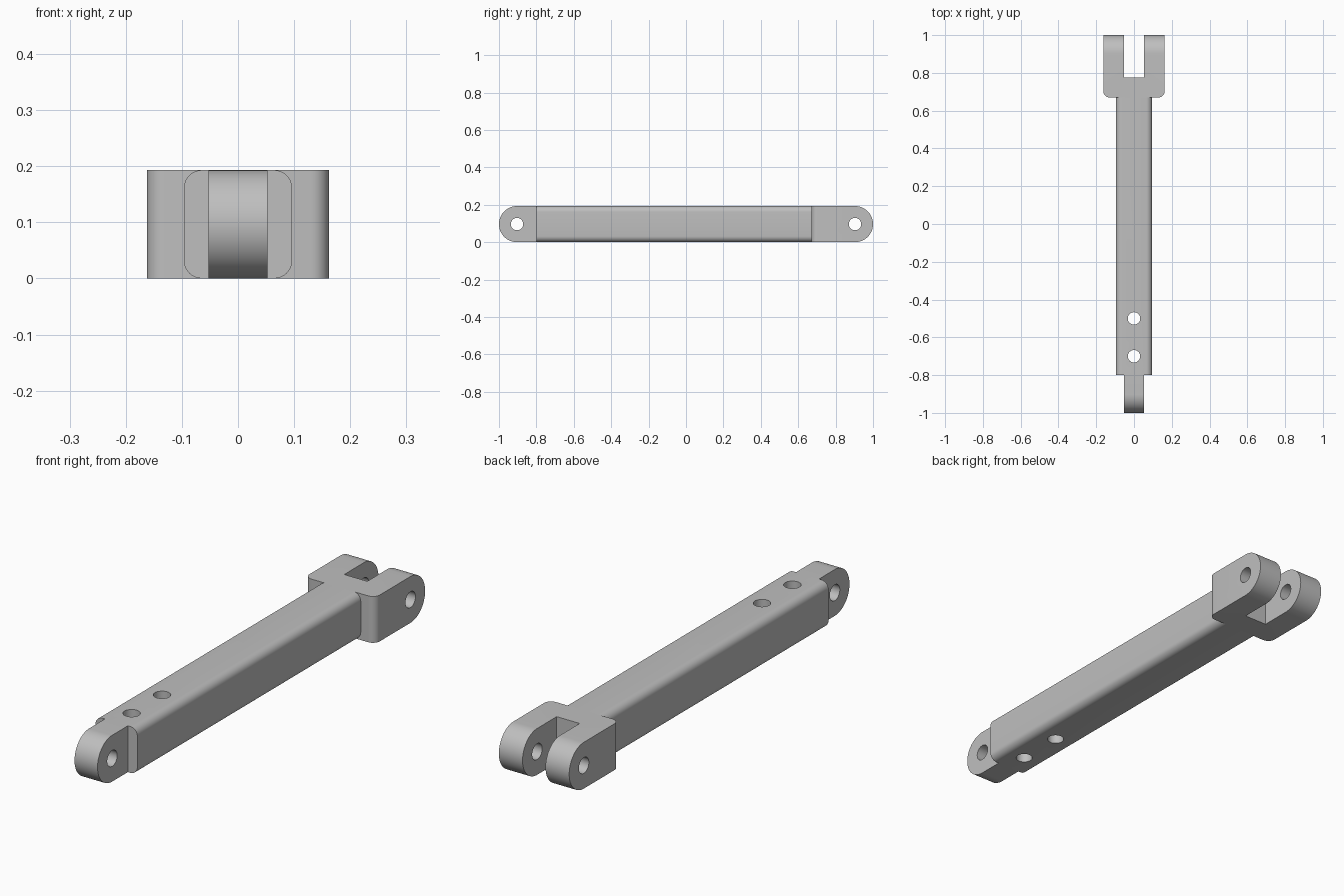
import bpy
import bmesh
from math import pi, sin, cos, radians
from mathutils import Vector

if "Cube" in bpy.data.objects:
    bpy.data.objects.remove(bpy.data.objects["Cube"], do_unlink=True)

H = 0.193            # overall height
R = H / 2            # radius of the rounded ends
BAR = R              # half width of the bar
TONGUE = 0.053       # half width of the tongue and of the fork slot
FORK = 0.162         # half width of the fork
FILLET = 0.032
PIN_Y = 1 - R
HOLE = 0.033
BAR_FRONT, BAR_BACK = -0.8, 0.67

steel = bpy.data.materials.new("plain grey steel")
steel.use_nodes = True
grey = (0.52, 0.52, 0.52, 1)
steel.diffuse_color = grey
steel.node_tree.nodes["Principled BSDF"].inputs["Base Color"].default_value = grey


def arc(u, v, r, start, end, steps):
    """Points on an arc, angles in degrees."""
    angles = [radians(start + (end - start) * i / steps) for i in range(steps + 1)]
    return [(u + r * cos(a), v + r * sin(a)) for a in angles]


def prism(name, outline, axis, lo, hi):
    """Extrude a closed outline along one axis."""
    place = {"x": lambda u, v, t: (t, u, v),
             "y": lambda u, v, t: (u, t, v),
             "z": lambda u, v, t: (u, v, t)}[axis]
    bm = bmesh.new()
    face = bm.faces.new([bm.verts.new(place(u, v, lo)) for u, v in outline])
    new = bmesh.ops.extrude_face_region(bm, geom=[face])["geom"]
    shift = Vector(place(0, 0, hi - lo))
    bmesh.ops.translate(bm, vec=shift, verts=[g for g in new if isinstance(g, bmesh.types.BMVert)])
    bmesh.ops.recalc_face_normals(bm, faces=bm.faces)
    mesh = bpy.data.meshes.new(name)
    bm.to_mesh(mesh)
    bm.free()
    mesh.materials.append(steel)
    obj = bpy.data.objects.new(name, mesh)
    bpy.context.collection.objects.link(obj)
    return obj


def hole_cutter(axis, u, v):
    return prism("hole_cutter", arc(u, v, HOLE, 0, 360, 40)[:-1], axis, -0.5, 0.5)


def finish(obj, cutters):
    """Cut the openings, then shade smooth with sharp edges kept."""
    bpy.ops.object.select_all(action="DESELECT")
    obj.select_set(True)
    bpy.context.view_layer.objects.active = obj
    for cutter in cutters:
        mod = obj.modifiers.new("cut", "BOOLEAN")
        mod.operation = "DIFFERENCE"
        mod.solver = "EXACT"
        mod.object = cutter
        bpy.ops.object.modifier_apply(modifier=mod.name)
        bpy.data.objects.remove(cutter, do_unlink=True)
    bpy.ops.object.shade_smooth_by_angle(angle=radians(30))


# Main bar with rounded long edges and two vertical holes
c, low, top = BAR - FILLET, FILLET, H - FILLET
outline = (arc(c, low, FILLET, -90, 0, 8) + arc(c, top, FILLET, 0, 90, 8)
           + arc(-c, top, FILLET, 90, 180, 8) + arc(-c, low, FILLET, 180, 270, 8))
bar = prism("bar", outline, "y", BAR_FRONT, BAR_BACK)
finish(bar, [hole_cutter("z", 0, y) for y in (-0.5, -0.7)])

# Front tongue with a rounded nose and a cross pin hole
outline = [(BAR_FRONT, H), (BAR_FRONT, 0)] + arc(-PIN_Y, R, R, 270, 90, 32)
tongue = prism("front_tongue", outline, "x", -TONGUE, TONGUE)
finish(tongue, [hole_cutter("x", -PIN_Y, R)])

# Rear fork: rounded ends, filleted shoulders, slot and cross pin hole
outline = [(BAR_BACK, H), (BAR_BACK, 0)] + arc(PIN_Y, R, R, -90, 90, 32)
fork = prism("rear_fork", outline, "x", -FORK, FORK)
bm = bmesh.new()
bm.from_mesh(fork.data)
shoulders = [e for e in bm.edges
             if all(abs(v.co.y - BAR_BACK) < 0.001 for v in e.verts)
             and abs(e.verts[0].co.z - e.verts[1].co.z) > 0.1]
bmesh.ops.bevel(bm, geom=shoulders, offset=FILLET, segments=8, profile=0.5, affect="EDGES")
bm.to_mesh(fork.data)
bm.free()
s = TONGUE
slot = prism("slot_cutter", [(-s, 0.775), (s, 0.775), (s, 1.1), (-s, 1.1)], "z", -0.5, 0.5)
finish(fork, [slot, hole_cutter("x", PIN_Y, R)])
